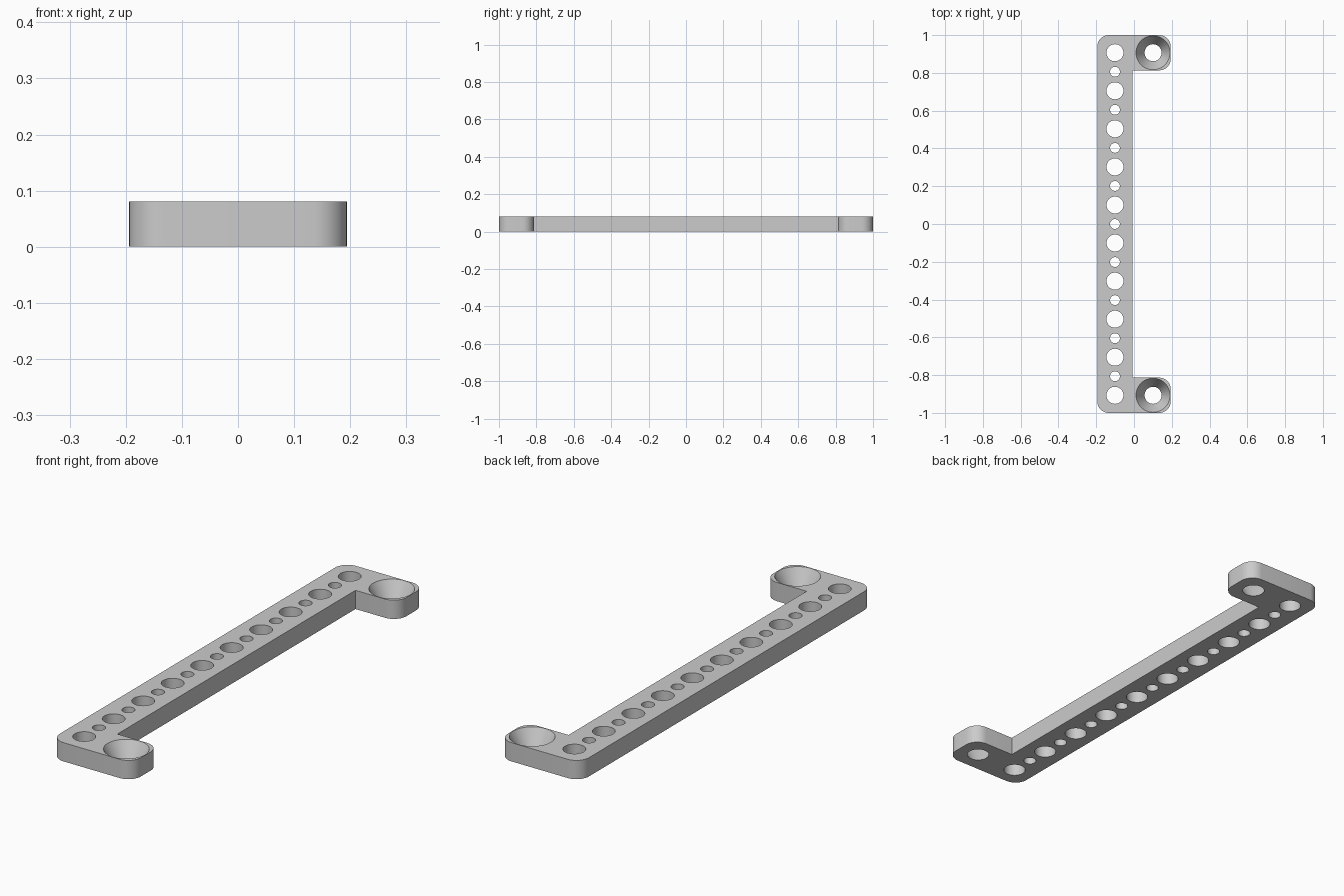
import bpy, bmesh
from mathutils import Matrix

if "Cube" in bpy.data.objects:
    bpy.data.objects.remove(bpy.data.objects["Cube"])

PITCH = 0.2015          # spacing between large holes
HALF_W, HEIGHT = 0.194, 0.081
MARGIN = HALF_W - PITCH / 2
ARM = 2 * MARGIN        # width of the beam and of the end tabs
CORNER, LARGE, SMALL, SINK = 0.06, 0.045, 0.026, 0.09

grey = bpy.data.materials.new("grey")
grey.use_nodes = True
colour = (0.6, 0.6, 0.6, 1)
grey.diffuse_color = colour
grey.node_tree.nodes["Principled BSDF"].inputs["Base Color"].default_value = colour


def make_object(name, bm):
    bmesh.ops.recalc_face_normals(bm, faces=bm.faces)
    mesh = bpy.data.meshes.new(name)
    bm.to_mesh(mesh)
    bm.free()
    mesh.materials.append(grey)
    obj = bpy.data.objects.new(name, mesh)
    bpy.context.collection.objects.link(obj)
    return obj


# Bracket body: C-shaped outline, extruded, with rounded outer corners
inner_x, inner_y = ARM - HALF_W, 1 - ARM
half = [(inner_x, inner_y), (HALF_W, inner_y), (HALF_W, 1), (-HALF_W, 1)]
outline = half + [(x, -y) for x, y in reversed(half)]
bm = bmesh.new()
base = bm.faces.new([bm.verts.new((x, y, 0)) for x, y in outline])
top = bmesh.ops.extrude_face_region(bm, geom=[base])["geom"]
bmesh.ops.translate(bm, vec=(0, 0, HEIGHT),
                    verts=[v for v in top if isinstance(v, bmesh.types.BMVert)])
corners = [e for e in bm.edges
           if abs(e.verts[0].co.z - e.verts[1].co.z) > HEIGHT / 2
           and abs(e.verts[0].co.x - inner_x) > 0.01]
bmesh.ops.bevel(bm, geom=corners, offset=CORNER, segments=10, profile=0.5,
                affect='EDGES')
body = make_object("bracket", bm)

# Hole cutters: alternating large and small holes, and a countersink per tab
bm = bmesh.new()


def add_cutter(x, y, bottom, top):
    """Cutter whose radius is exact at the lower and upper faces."""
    slope = (top - bottom) / HEIGHT
    extra = 0.01
    bmesh.ops.create_cone(
        bm, cap_ends=True, segments=48,
        radius1=bottom - slope * extra, radius2=top + slope * extra,
        depth=HEIGHT + 2 * extra,
        matrix=Matrix.Translation((x, y, HEIGHT / 2)))


for i in range(-9, 10):
    radius = LARGE if i % 2 else SMALL
    add_cutter(-PITCH / 2, i * PITCH / 2, radius, radius)
for side in (-1, 1):
    add_cutter(PITCH / 2, side * 9 * PITCH / 2, LARGE, SINK)
cutter = make_object("hole_cutter", bm)
cutter.hide_render = True

# Cut the holes and bake the result
cut = body.modifiers.new("holes", 'BOOLEAN')
cut.operation = 'DIFFERENCE'
cut.solver = 'EXACT'
cut.object = cutter
bpy.ops.object.select_all(action='DESELECT')
body.select_set(True)
bpy.context.view_layer.objects.active = body
bpy.ops.object.modifier_apply(modifier=cut.name)
bpy.data.objects.remove(cutter)
bpy.ops.object.shade_smooth_by_angle(angle=0.5)
